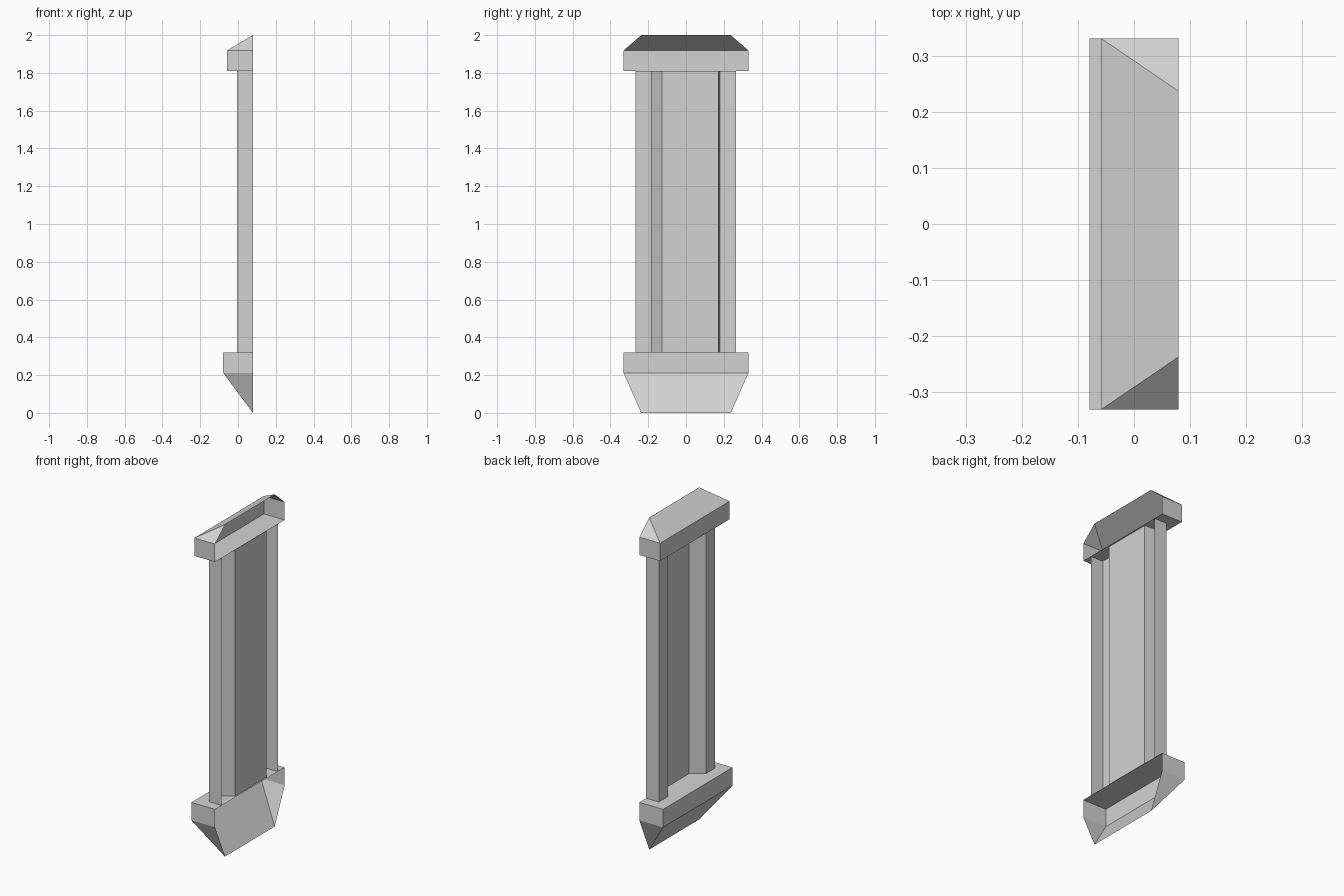
import bpy
import bmesh

if "Cube" in bpy.data.objects:
    bpy.data.objects.remove(bpy.data.objects["Cube"], do_unlink=True)

BACK = 0.079  # open plane where the piece meets a wall

stone = bpy.data.materials.new("pale_stone")
stone.use_nodes = True
colour = (0.65, 0.65, 0.65, 1)
stone.diffuse_color = colour
stone.node_tree.nodes["Principled BSDF"].inputs["Base Color"].default_value = colour


def finish(name, bm):
    mesh = bpy.data.meshes.new(name)
    bm.to_mesh(mesh)
    bm.free()
    mesh.materials.append(stone)
    bpy.context.collection.objects.link(bpy.data.objects.new(name, mesh))


def open_strip(bm, path, z0, z1):
    """Upright wall that follows an open plan path."""
    rows = [[bm.verts.new((x, y, z)) for x, y in path] for z in (z0, z1)]
    for i in range(len(path) - 1):
        bm.faces.new((rows[0][i], rows[0][i + 1], rows[1][i + 1], rows[1][i]))
    return rows


def hipped_ledge(name, front, z_flat, z_band, z_tip):
    """Ledge with a flat plate, a straight band and a hipped slope, open at the back."""
    half, tip_half = 0.331, 0.237
    plan = [(BACK, half), (front, half), (front, -half), (BACK, -half)]
    bm = bmesh.new()
    rows = open_strip(bm, plan, z_flat, z_band)
    flat, band = rows
    bm.faces.new(flat[::-1])
    left = bm.verts.new((BACK, tip_half, z_tip))
    right = bm.verts.new((BACK, -tip_half, z_tip))
    bm.faces.new((band[0], band[1], left))
    bm.faces.new((band[1], band[2], right, left))
    bm.faces.new((band[2], band[3], right))
    if z_tip < z_flat:  # keep normals outward on the upside-down ledge
        bmesh.ops.reverse_faces(bm, faces=bm.faces[:])
    finish(name, bm)


# Top and bottom ledges
hipped_ledge("top_cornice", -0.059, 1.81, 1.918, 2.0)
hipped_ledge("bottom_sill", -0.079, 0.32, 0.212, 0.0)

# Two projecting side posts with the recessed panel between them
FACE, RECESS = -0.005, 0.07
bm = bmesh.new()
open_strip(bm, [(BACK, 0.266), (FACE, 0.266), (FACE, 0.18), (RECESS, 0.172),
                (RECESS, -0.128), (FACE, -0.182), (FACE, -0.268), (BACK, -0.268)],
           0.32, 1.81)
finish("posts_and_panel", bm)
